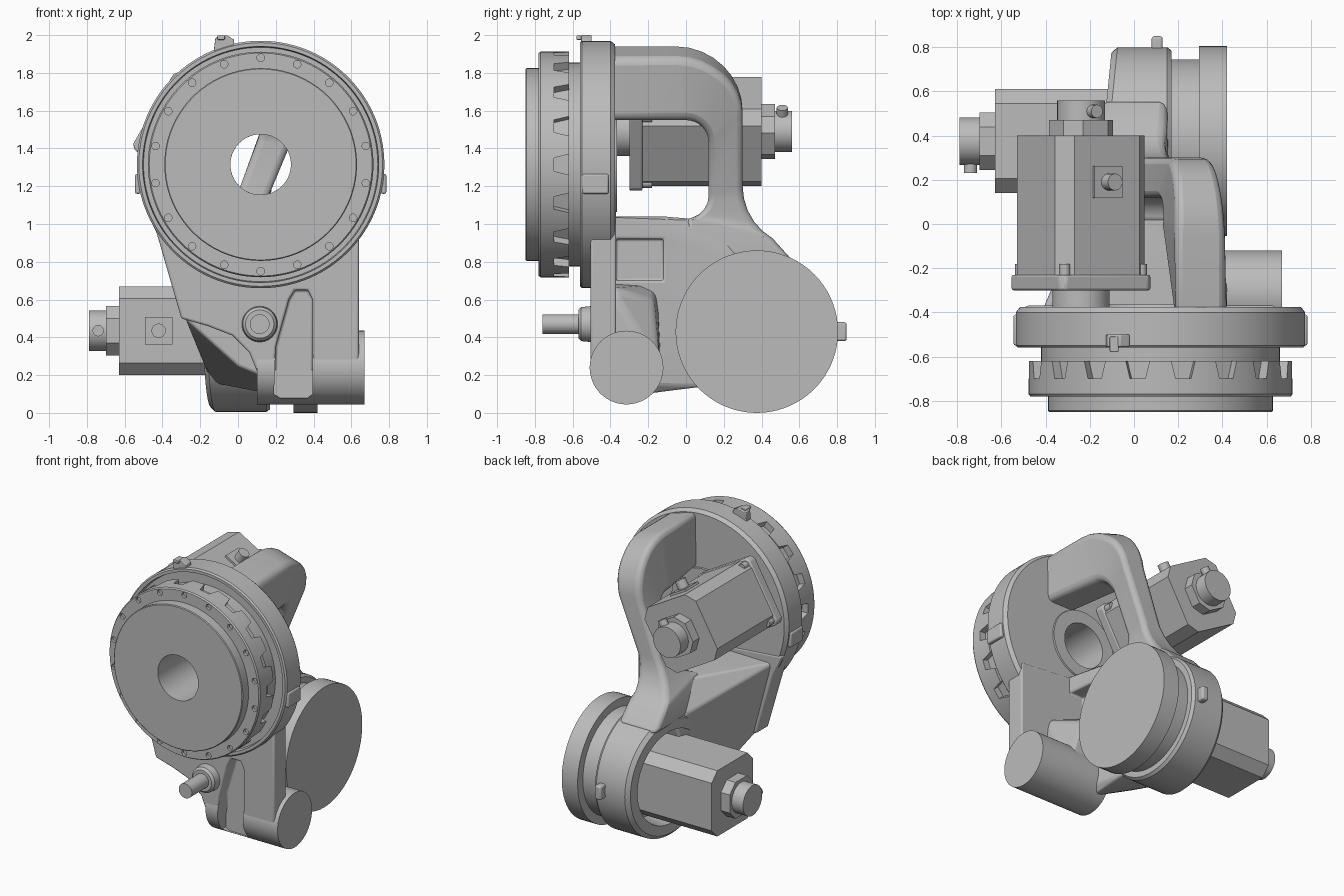
import bpy, bmesh
from math import cos, sin, pi, radians
from mathutils import Matrix, Vector

if "Cube" in bpy.data.objects:
    bpy.data.objects.remove(bpy.data.objects["Cube"])

grey = bpy.data.materials.new("cast_grey")
grey.use_nodes = True
grey.diffuse_color = (0.5, 0.5, 0.5, 1)
grey.node_tree.nodes["Principled BSDF"].inputs["Base Color"].default_value = (0.5, 0.5, 0.5, 1)

parts = []
HUB = Vector((0.12, 0, 1.315))      # front bearing axis, along y
DRUM = Vector((0, 0.375, 0.43))     # lower joint axis, along x


def finish(name, bm, matrix=None, bevel=0, segments=3):
    bmesh.ops.recalc_face_normals(bm, faces=bm.faces[:])
    mesh = bpy.data.meshes.new(name)
    if matrix:
        bm.transform(matrix)
    bm.to_mesh(mesh)
    bm.free()
    mesh.materials.append(grey)
    ob = bpy.data.objects.new(name, mesh)
    bpy.context.collection.objects.link(ob)
    if bevel:
        mod = ob.modifiers.new("rounding", "BEVEL")
        mod.width, mod.segments, mod.angle_limit = bevel, segments, radians(35)
    parts.append(ob)
    return ob


def frame(y_dir, z_dir, origin):
    y, z = Vector(y_dir).normalized(), Vector(z_dir).normalized()
    return Matrix.Translation(origin) @ Matrix((y.cross(z), y, z)).transposed().to_4x4()


def along_y(c):
    return frame((0, 0, 1), (0, 1, 0), c)


def along_x(c):
    return frame((0, 0, 1), (1, 0, 0), c)


def lathe(name, matrix, profile, seg=72):
    """Revolve a closed (radius, height) outline about the local z axis."""
    bm = bmesh.new()
    loop = [bm.verts.new((r, 0, h)) for r, h in profile]
    edges = [bm.edges.new((loop[i - 1], loop[i])) for i in range(len(loop))]
    bmesh.ops.spin(bm, geom=loop + edges, cent=(0, 0, 0), axis=(0, 0, 1),
                   angle=2 * pi, steps=seg, use_merge=True, use_duplicate=False)
    bmesh.ops.remove_doubles(bm, verts=bm.verts[:], dist=1e-5)
    bmesh.ops.dissolve_degenerate(bm, edges=bm.edges[:], dist=1e-6)
    return finish(name, bm, matrix)


def rod(name, matrix, r, a, b, seg=40):
    return prism(name, matrix, [(r * cos(2 * pi * i / seg), r * sin(2 * pi * i / seg))
                                for i in range(seg)], a, b)


def prism(name, matrix, outline, a, b, bevel=0):
    bm = bmesh.new()
    low = [bm.verts.new((x, y, a)) for x, y in outline]
    high = [bm.verts.new((x, y, b)) for x, y in outline]
    bm.faces.new(low)
    bm.faces.new(high)
    for i in range(len(low)):
        bm.faces.new((low[i - 1], low[i], high[i], high[i - 1]))
    return finish(name, bm, matrix, bevel)


def box(name, lo, hi, bevel=0):
    rect = [(lo[0], lo[1]), (hi[0], lo[1]), (hi[0], hi[1]), (lo[0], hi[1])]
    return prism(name, None, rect, lo[2], hi[2], bevel)


def hull(name, points, bevel=0):
    bm = bmesh.new()
    verts = [bm.verts.new(p) for p in points]
    bmesh.ops.convex_hull(bm, input=verts)
    bmesh.ops.dissolve_limit(bm, angle_limit=0.02, verts=bm.verts[:], edges=bm.edges[:])
    return finish(name, bm, None, bevel)


def cut(cutter, *targets):
    for ob in targets:
        mod = ob.modifiers.new("cut", "BOOLEAN")
        mod.operation, mod.object = "DIFFERENCE", cutter
        bpy.context.view_layer.objects.active = ob
        bpy.ops.object.modifier_move_to_index(modifier="cut", index=0)
        bpy.ops.object.modifier_apply(modifier="cut")
    parts.remove(cutter)
    bpy.data.objects.remove(cutter)


def chamfered(a, c):
    return [(a, c - a), (a, a - c), (a - c, a), (c - a, a),
            (-a, a - c), (-a, c - a), (c - a, -a), (a - c, -a)]


# Front bearing: stepped flange, notches behind the rim, bolt holes in front
bearing = lathe("front_bearing", along_y(HUB), [
    (0.16, -0.85), (0.505, -0.85), (0.51, -0.845), (0.51, -0.78), (0.59, -0.78),
    (0.597, -0.77), (0.597, -0.62), (0.54, -0.62), (0.54, -0.5), (0.16, -0.5)], 108)
bm = bmesh.new()
for i in range(18):
    made = bmesh.ops.create_cube(bm, size=1)["verts"]
    for v in made:
        back = v.co.z > 0
        v.co = Vector((0.62 + v.co.x * 0.14, v.co.y * (0.12 if back else 0.07),
                       -0.60 if back else -0.70))
    hole = Matrix.Rotation(pi / 18, 4, "Z") @ Matrix.Translation((0.565, 0, -0.785))
    made += bmesh.ops.create_cone(bm, cap_ends=True, segments=16, radius1=0.02,
                                  radius2=0.02, depth=0.05, matrix=hole)["verts"]
    bmesh.ops.rotate(bm, verts=made, matrix=Matrix.Rotation(i * pi / 9, 3, "Z"))
cut(finish("notch_cutter", bm, along_y(HUB)), bearing)

# Main ring with a raised lip, shallow hub boss behind it
lathe("main_ring", along_y(HUB), [
    (0.16, -0.52), (0.62, -0.52), (0.625, -0.56), (0.645, -0.56), (0.655, -0.55),
    (0.655, -0.40), (0.635, -0.375), (0.16, -0.375)], 108)
lathe("hub_boss", along_y(HUB), [(0.16, -0.40), (0.26, -0.40), (0.25, -0.365), (0.16, -0.365)])

# Small pads and clip around the ring
for x in (-0.53, 0.77):
    box("ring_side_pad", (x - 0.015, -0.55, 1.16), (x + 0.015, -0.41, 1.265), 0.01)
prism("ring_top_clip", frame((0, 0, 1), (0, -1, 0), (0, 0, 0)), [
    (-0.13, 1.9), (-0.02, 1.92), (-0.02, 1.975), (-0.06, 2.0), (-0.12, 1.985)], 0.5, 0.555, 0.005)
box("ring_clip_head", (-0.11, -0.58, 1.975), (-0.07, -0.51, 1.998), 0.005)


# Arched arm from ring top, over the back, flaring down to the drum
def lean(z):
    keys = [(0.7, 0.0), (0.95, 0.0), (1.32, 0.145), (1.55, 0.24), (1.96, 0.305)]
    for (z0, x0), (z1, x1) in zip(keys, keys[1:]):
        if z <= z1:
            return x0 + (x1 - x0) * (z - z0) / (z1 - z0)


stations = [(-0.42, 1.95, -0.42, 1.55, 0.115)]  # outer y, z, inner y, z, half width
for i in range(9):
    a = i * pi / 16
    stations.append((-0.05 + 0.35 * sin(a), 1.6 + 0.35 * cos(a),
                     0.12 * sin(a), 1.43 + 0.12 * cos(a), 0.115 - 0.003 * i))
for i in range(6):
    a = i * pi / 15
    stations.append((0.62 - 0.32 * cos(a), 1.2 - 0.32 * sin(a),
                     0.12 * cos(a * 1.5), 1.15 - 0.12 * sin(a * 1.5), 0.085 + 0.012 * i))
stations.append((0.57, 0.8, -0.02, 0.8, 0.155))
bm = bmesh.new()
rings = []
for oy, oz, iy, iz, w in stations:
    slope = 0.07 * min(1, max(0, (oz - 1.5) / 0.4))
    rings.append([bm.verts.new((lean(oz if y == oy else iz) + s * w, y, z)) for s, y, z in
                  ((-1, oy, oz), (1, oy, oz - slope), (1, iy, iz), (-1, iy, iz))])
for a, b in zip(rings, rings[1:]):
    for k in range(4):
        bm.faces.new((a[k - 1], a[k], b[k], b[k - 1]))
bm.faces.new(rings[0])
bm.faces.new(rings[-1])
finish("arched_arm", bm, None, 0.035)

# Front plate below the ring, with the cross boss and its recess
plate = prism("front_plate", frame((0, 0, 1), (0, -1, 0), (0, 0, 0)), [
    (-0.5, 1.1), (-0.43, 0.95), (-0.3, 0.5), (-0.16, 0.46), (-0.03, 0.41), (0.06, 0.32),
    (0.1, 0.22), (0.64, 0.22), (0.64, 1.0)], 0.37, 0.505, 0.012)
boss = rod("cross_boss", along_x((0, -0.315, 0.24)), 0.195, 0.1, 0.67, 64)
pocket = prism("pocket_cutter", frame((0, 0, 1), (0, -1, 0), (0, 0, 0)), [
    (0.19, 0.1), (0.22, 0.08), (0.37, 0.08), (0.395, 0.1), (0.395, 0.6),
    (0.37, 0.65), (0.3, 0.65), (0.27, 0.6), (0.2, 0.35)], 0.41, 0.7)
cut(pocket, plate, boss)

# Web joining the plate to the drum, with a side pocket and label plate
web = hull("body_web", [
    (-0.42, -0.4, 1.03), (-0.28, -0.4, 0.5), (0.24, -0.4, 1.04), (0.24, -0.4, 0.15),
    (0.0, -0.4, 0.25), (0.17, -0.2, 0.1), (0.17, -0.12, 1.04), (0.17, 0.0, 0.16),
    (-0.06, -0.1, 0.18), (0.14, 0.12, 1.02), (-0.1, 0.1, 1.02), (-0.14, 0.1, 0.16),
    (0.16, 0.1, 0.14), (0.16, 0.3, 0.8), (-0.12, 0.3, 0.8)], 0.03)
cut(box("side_pocket_cutter", (0.12, -0.37, 0.7), (0.6, -0.12, 0.92)), web)
box("label_plate", (0.15, -0.24, 0.93), (0.185, -0.09, 1.03), 0.008)
hull("boss_pillar", [
    (0.1, -0.4, 0.7), (0.42, -0.4, 0.66), (0.1, -0.15, 0.68), (0.3, -0.17, 0.6),
    (0.1, -0.13, 0.25), (0.42, -0.14, 0.25), (0.42, -0.4, 0.25), (0.1, -0.4, 0.25)], 0.03)

# Front shaft and its collar
lathe("shaft_collar", along_y((0.115, 0, 0.47)), [
    (0, -0.57), (0.075, -0.57), (0.09, -0.555), (0.1, -0.45), (0, -0.45)], 40)
rod("front_shaft", along_y((0.115, 0, 0.47)), 0.052, -0.76, -0.5)

# Lower drum: open housing, neck and output flange
housing = lathe("drum_housing", along_x(DRUM), [
    (0, 0.02), (0.31, 0.02), (0.33, -0.1), (0.40, -0.1), (0.425, -0.075),
    (0.425, 0.15), (0.41, 0.17), (0, 0.17)])
for v in housing.data.vertices:
    if v.co.x < -0.05:
        v.co.x -= (0.8 - v.co.y) * 0.1
lathe("drum_flange", along_x(DRUM), [
    (0, 0.1), (0.37, 0.1), (0.37, 0.295), (0.43, 0.295), (0.43, 0.42), (0, 0.42)])
box("drum_clip", (0.08, 0.77, 0.38), (0.13, 0.85, 0.48), 0.012)


# Motor: local z runs to the cable end, local y points at the plug
def motor(name, m):
    def at(x, y, z):
        return m @ Matrix.Translation((x, y, z))
    prism(name + "_body", m, chamfered(0.235, 0.065), 0, 0.63)
    prism(name + "_mount", m, chamfered(0.24, 0.025), -0.07, 0, 0.01)
    rod(name + "_neck", m, 0.13, -0.2, -0.06)
    prism(name + "_end_collar", m, chamfered(0.13, 0.065), 0.62, 0.70)
    rod(name + "_end_cap", m, 0.108, 0.69, 0.79)
    up = Matrix.Rotation(-pi / 2, 4, "X")
    rod(name + "_end_plug", at(0, 0, 0.74) @ up, 0.03, 0.09, 0.145, 20)
    prism(name + "_plug_plate", at(0, 0, 0.42) @ up, chamfered(0.073, 0.002), 0.23, 0.25)
    rod(name + "_plug", at(0, 0, 0.42) @ up, 0.038, 0.24, 0.31, 20)
    for sx in (-1, 1):
        for sy in (-1, 1):
            rod(name + "_bolt", at(sx * 0.2, sy * 0.2, 0), 0.025, -0.02, 0.05, 12)


motor("upper_motor", frame((0.5, 0, 0.866), (0, 1, 0), (-0.24, -0.23, 1.49)))
motor("lower_motor", frame((0, -1, 0), (-1, 0, 0), (0, 0.375, 0.435)))

# Smooth shading with sharp creases kept
bpy.ops.object.select_all(action="DESELECT")
for ob in parts:
    ob.select_set(True)
bpy.context.view_layer.objects.active = parts[0]
bpy.ops.object.shade_smooth_by_angle(angle=radians(32))
